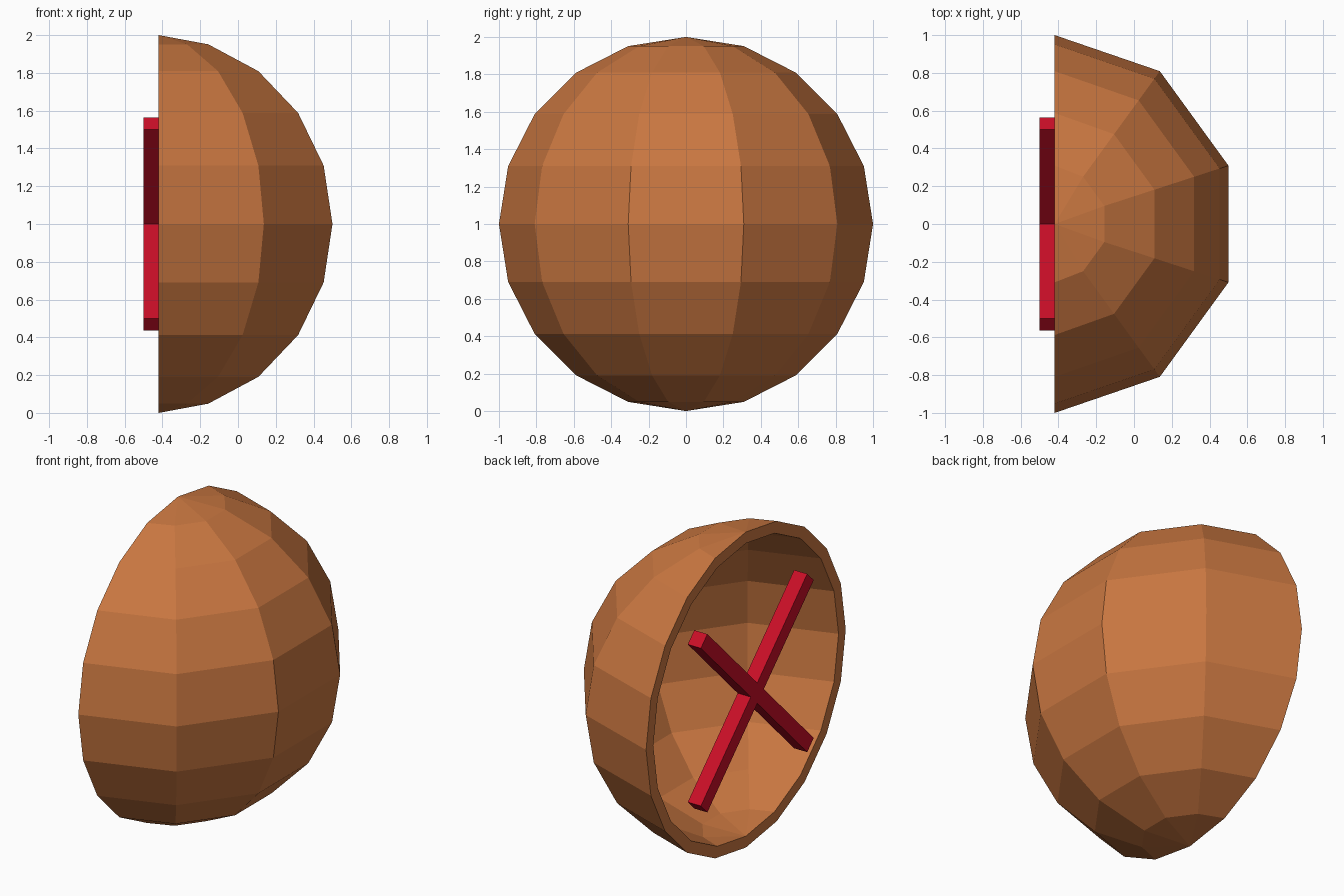
import bpy, bmesh, math

if "Cube" in bpy.data.objects:
    bpy.data.objects.remove(bpy.data.objects["Cube"])

RIM_X, CENTRE_X, CENTRE_Z = -0.42, -0.451, 1.0
RINGS, SPANS = 10, 5          # faces from pole to pole, faces around the half turn


def material(name, rgb):
    m = bpy.data.materials.new(name)
    m.diffuse_color = (*rgb, 1)
    m.use_nodes = True
    m.node_tree.nodes["Principled BSDF"].inputs["Base Color"].default_value = m.diffuse_color
    return m


def make_object(name, bm, mat):
    bmesh.ops.recalc_face_normals(bm, faces=bm.faces)
    mesh = bpy.data.meshes.new(name)
    bm.to_mesh(mesh)
    bm.free()
    mesh.materials.append(mat)
    obj = bpy.data.objects.new(name, mesh)
    bpy.context.collection.objects.link(obj)
    return obj


def half_sphere(bm, r):
    """Faceted half sphere opening to -x; returns its flat boundary loop."""
    north = bm.verts.new((RIM_X, 0, CENTRE_Z + r))
    south = bm.verts.new((RIM_X, 0, CENTRE_Z - r))
    cols = []
    for i in range(SPANS + 1):
        a = math.radians(-90 + 180 * i / SPANS)
        col = [north]
        for k in range(1, RINGS):
            t = math.pi * k / RINGS
            x = RIM_X if i in (0, SPANS) else CENTRE_X + r * math.cos(a) * math.sin(t)
            col.append(bm.verts.new((x, r * math.sin(a) * math.sin(t),
                                     CENTRE_Z + r * math.cos(t))))
        cols.append(col + [south])
    for c, d in zip(cols, cols[1:]):
        for k in range(RINGS):
            quad = [c[k], c[k + 1], d[k + 1], d[k]]
            bm.faces.new(list(dict.fromkeys(quad)))
    return cols[0] + cols[-1][-2:0:-1]


brown = material("brown shell", (0.585, 0.184, 0.052))
red = material("red cross", (0.585, 0.0045, 0.02))

# Hollow shell: outer and inner half spheres joined by a flat rim
bm = bmesh.new()
outer = half_sphere(bm, 1.0)
inner = half_sphere(bm, 0.928)
n = len(outer)
for i in range(n):
    j = (i + 1) % n
    bm.faces.new((outer[i], outer[j], inner[j], inner[i]))
make_object("shell", bm, brown)

# Diagonal cross in the opening: a twelve-sided outline, extruded along x
L, W = 0.753, 0.046
bm = bmesh.new()
outline = []
for q in range(4):
    a = math.radians(45 + 90 * q)
    for u, v in ((L, -W), (L, W), (W, W)):
        outline.append(bm.verts.new((-0.5, u * math.cos(a) - v * math.sin(a),
                                     CENTRE_Z + u * math.sin(a) + v * math.cos(a))))
face = bm.faces.new(outline)
ext = bmesh.ops.extrude_face_region(bm, geom=[face], use_keep_orig=True)
bmesh.ops.translate(bm, vec=(2 * W, 0, 0),
                    verts=[g for g in ext["geom"] if isinstance(g, bmesh.types.BMVert)])
make_object("cross", bm, red)
